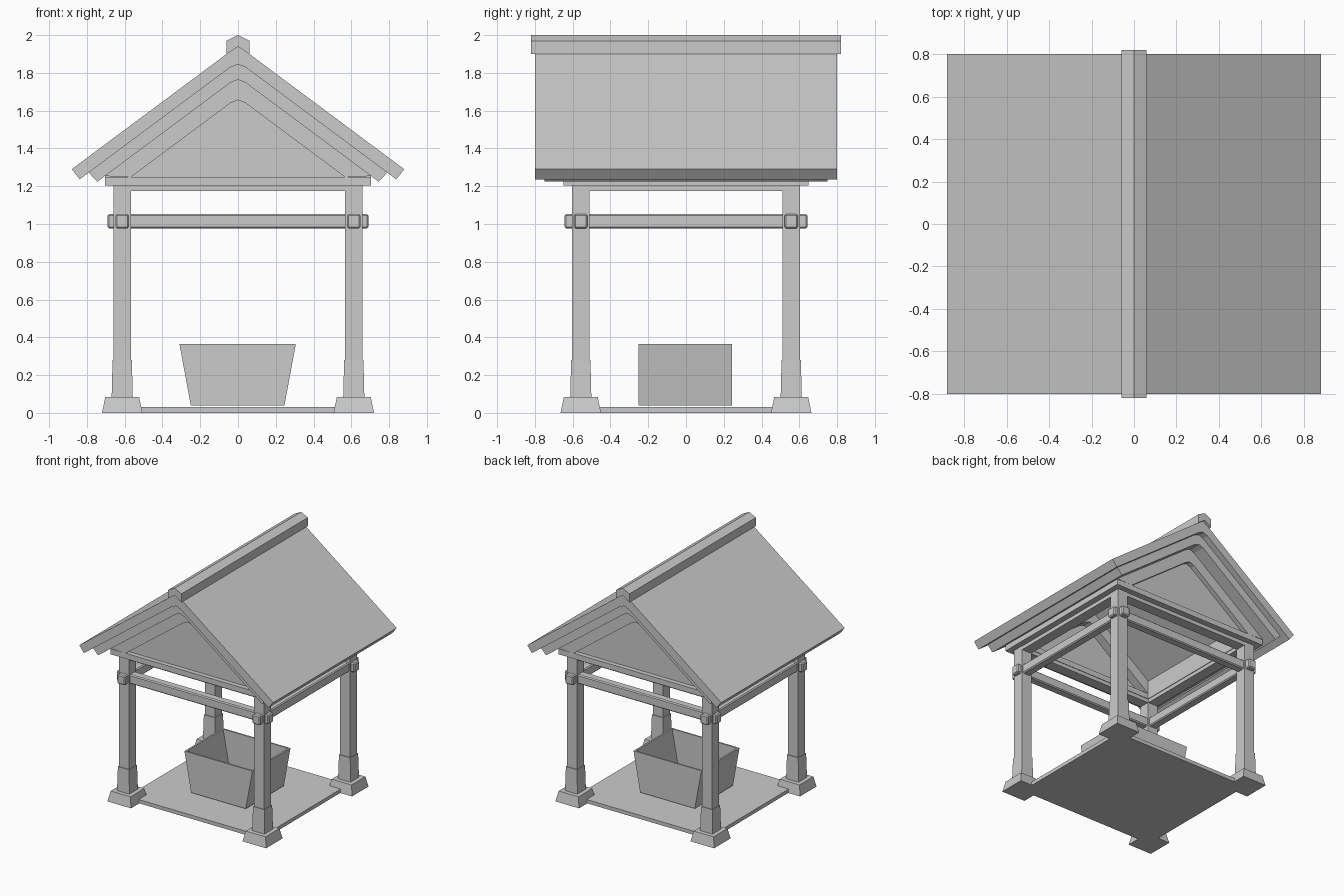
import bpy, bmesh

if "Cube" in bpy.data.objects:
    bpy.data.objects.remove(bpy.data.objects["Cube"])

SLOPE = 0.744          # roof pitch
PX, PY = 0.613, 0.557  # post centres


def finish(name, bm, bevel=0):
    bmesh.ops.recalc_face_normals(bm, faces=bm.faces)
    me = bpy.data.meshes.new(name)
    bm.to_mesh(me)
    bm.free()
    ob = bpy.data.objects.new(name, me)
    bpy.context.collection.objects.link(ob)
    if bevel:
        m = ob.modifiers.new("bevel", 'BEVEL')
        m.width = bevel
        m.segments = 1
    return ob


def frustum(name, x, y, levels, bevel=0):
    """Stack of rectangles (half x, half y, z) joined into a solid."""
    bm = bmesh.new()
    rings = [[bm.verts.new((x + sx * hx, y + sy * hy, z))
              for sx, sy in ((-1, -1), (1, -1), (1, 1), (-1, 1))]
             for hx, hy, z in levels]
    for a, b in zip(rings, rings[1:]):
        for i in range(4):
            j = (i + 1) % 4
            bm.faces.new((a[i], a[j], b[j], b[i]))
    bm.faces.new(rings[0])
    bm.faces.new(rings[-1])
    return finish(name, bm, bevel)


def box(name, x, y, hx, hy, z0, z1, bevel=0):
    return frustum(name, x, y, [(hx, hy, z0), (hx, hy, z1)], bevel)


def extrude(name, pts, y0, y1):
    """Extrude an x-z profile along y."""
    bm = bmesh.new()
    f = bm.faces.new([bm.verts.new((x, y0, z)) for x, z in pts])
    r = bmesh.ops.extrude_face_region(bm, geom=[f])
    vs = [v for v in r["geom"] if isinstance(v, bmesh.types.BMVert)]
    bmesh.ops.translate(bm, verts=vs, vec=(0, y1 - y0, 0))
    return finish(name, bm)


def arch(apex, x_end, blunt):
    """Left-to-right pitched line, optionally blunted at the apex."""
    top = [(-0.04, apex - 0.04 * SLOPE), (0, apex - 0.014), (0.04, apex - 0.04 * SLOPE)]
    mid = top if blunt else [(0, apex)]
    z = apex - SLOPE * x_end
    return [(-x_end, z)] + mid + [(x_end, z)]


def chevron(name, outer, inner, y0, y1):
    return extrude(name, arch(*outer) + arch(*inner)[::-1], y0, y1)


# floor
box("floor_slab", 0, 0, PX, PY, 0, 0.03)

# posts with footings
for sx, ns in ((-1, "left"), (1, "right")):
    for sy, nd in ((-1, "front"), (1, "back")):
        x, y, n = sx * PX, sy * PY, f"{nd}_{ns}_"
        frustum(n + "footing", x, y, [(0.107, 0.107, 0), (0.09, 0.09, 0.083)])
        frustum(n + "post_base", x, y, [(0.056, 0.056, 0.08), (0.051, 0.051, 0.28)])
        box(n + "post", x, y, 0.046, 0.046, 0.27, 1.206)

# crossing tie beams and top plates
for s, n in ((-1, "front"), (1, "back")):
    box(n + "_tie_beam", 0, s * PY, 0.69, 0.035, 0.977, 1.053, 0.008)
    box(n + "_top_plate", 0, s * PY, PX, 0.043, 1.175, 1.206)
for s, n in ((-1, "left"), (1, "right")):
    box(n + "_tie_beam", s * PX, 0, 0.035, 0.643, 0.977, 1.053, 0.008)
    box(n + "_top_plate", s * PX, 0, 0.043, PY, 1.175, 1.206)
    # eave beam under the roof
    extrude(n + "_eave_beam", [(s * 0.705, 1.205), (s * 0.705, 1.25),
                               (s * 0.565, 1.355), (s * 0.565, 1.205)], -0.64, 0.64)

# gables: frame, sill and recessed panel
for s, n in ((-1, "front"), (1, "back")):
    chevron(n + "_gable_frame", (1.778, 0.705, True), (1.67, 0.565, True), s * 0.51, s * 0.648)
    box(n + "_gable_sill", 0, s * 0.579, 0.705, 0.069, 1.205, 1.25)
    extrude(n + "_gable_panel", [(-0.62, 1.24), (0, 1.70), (0.62, 1.24)], s * 0.58, s * 0.61)

# roof layers and ridge cap
chevron("roof_under_layer", (1.86, 0.79, True), (1.778, 0.745, True), -0.75, 0.75)
chevron("roof_top_layer", (1.945, 0.88, False), (1.86, 0.838, True), -0.8, 0.8)
extrude("ridge_cap", [(-0.06, 1.9), (-0.06, 1.97), (0, 2.0), (0.06, 1.97),
                      (0.06, 1.9), (0, 1.94)], -0.82, 0.82)

# open trough with slanted ends
frustum("trough", -0.002, -0.004, [
    (0.248, 0.247, 0.04), (0.308, 0.247, 0.365),
    (0.294, 0.234, 0.365), (0.236, 0.234, 0.055)])
